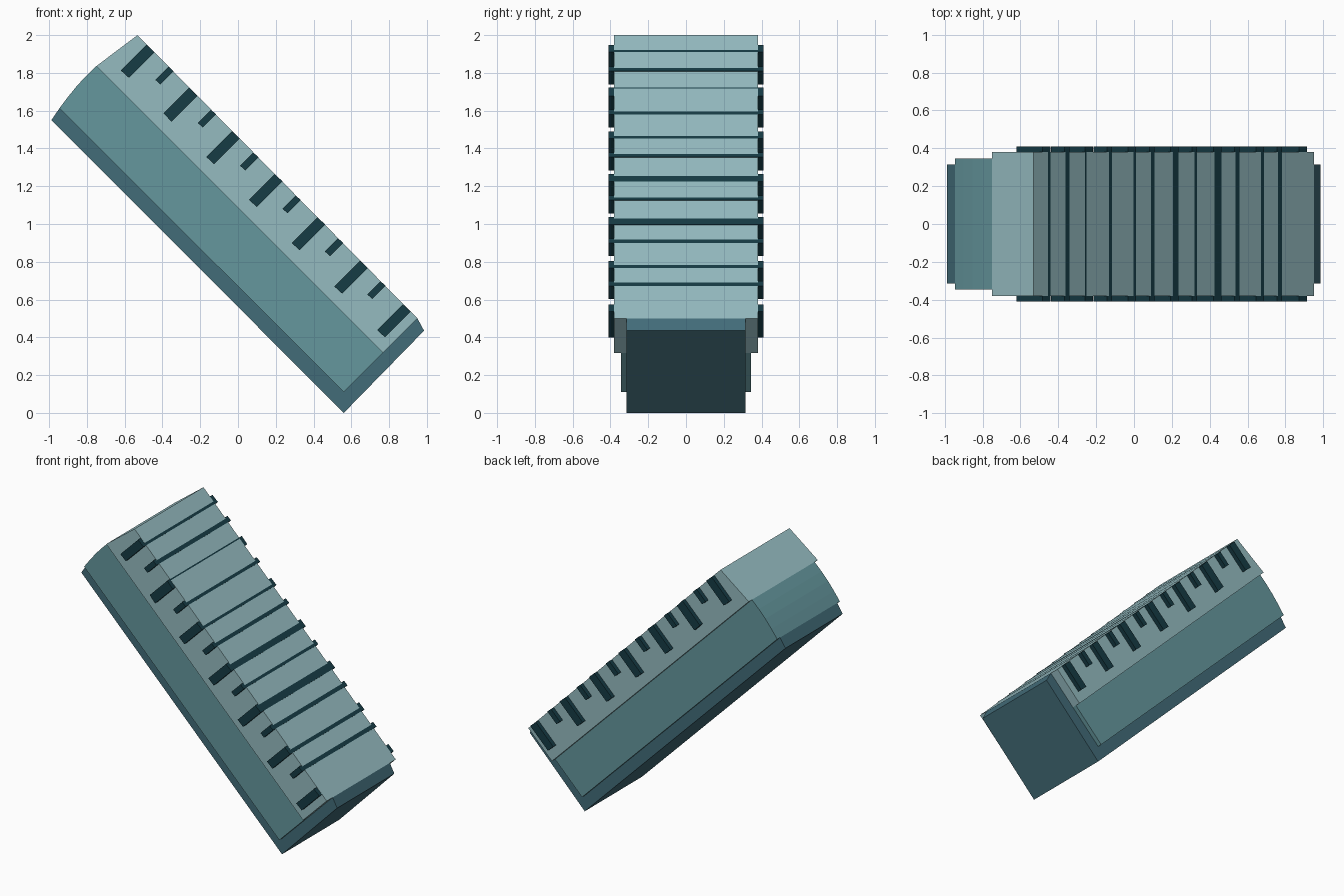
import bpy, bmesh

if "Cube" in bpy.data.objects:
    bpy.data.objects.remove(bpy.data.objects["Cube"])


def material(name, color):
    m = bpy.data.materials.new(name)
    m.diffuse_color = (*color, 1)
    m.use_nodes = True
    m.node_tree.nodes["Principled BSDF"].inputs["Base Color"].default_value = m.diffuse_color
    return m


light = material("pale_teal", (0.30, 0.50, 0.53))
mid = material("mid_teal", (0.13, 0.31, 0.34))
dark = material("deep_teal", (0.055, 0.15, 0.19))
ink = material("mark_teal", (0.008, 0.045, 0.06))


def prism(name, profile, half_width, mat):
    """Extrude an (x, z) profile symmetrically along y."""
    bm = bmesh.new()
    face = bm.faces.new([bm.verts.new((x, -half_width, z)) for x, z in profile])
    ext = bmesh.ops.extrude_face_region(bm, geom=[face])
    verts = [v for v in ext["geom"] if isinstance(v, bmesh.types.BMVert)]
    bmesh.ops.translate(bm, verts=verts, vec=(0, 2 * half_width, 0))
    bmesh.ops.recalc_face_normals(bm, faces=bm.faces)
    mesh = bpy.data.meshes.new(name)
    bm.to_mesh(mesh)
    bm.free()
    mesh.materials.append(mat)
    obj = bpy.data.objects.new(name, mesh)
    bpy.context.collection.objects.link(obj)
    return obj


# Widest, upper layer with the sloping face
prism("upper_layer", [(-0.532, 2.0), (0.95, 0.50), (0.768, 0.318), (-0.75, 1.836)],
      0.38, light)

# Middle layer with a slightly rounded top end
prism("middle_layer", [(-0.75, 1.836), (0.768, 0.318), (0.56, 0.11), (-0.945, 1.613),
                       (-0.90, 1.673), (-0.853, 1.731), (-0.803, 1.785)], 0.345, mid)

# Narrow L-shaped base: underside plate plus lower end plate
prism("base_plate", [(-0.945, 1.613), (-0.988, 1.55), (0.56, 0.0), (0.985, 0.435),
                     (0.95, 0.50), (0.56, 0.11)], 0.315, dark)


# Graduation marks: bars through the upper layer, barely breaking the slope.
# "show" is the width visible on the slope; negative shows the upper corner.
def slope_z(x):
    return 2.0 - (x + 0.532) * 1.5 / 1.482


def mark(name, x, width, length, show):
    near, far = 0.1 * abs(show), 0.1 * (abs(show) - width)
    low, high = (near, far) if show >= 0 else (far, near)
    a = (x, slope_z(x) + low)
    b = (x - width, slope_z(x - width) + high)
    prism(name, [a, b, (b[0] - length, b[1] - length), (a[0] - length, a[1] - length)],
          0.41, ink)


for i, show in enumerate([0.013, -0.006, 0.013, 0.03, 0.036, 0.018, 0.0]):
    mark(f"long_mark_{i + 1}", -0.442 + 0.226 * i, 0.042, 0.136, show)
for i, show in enumerate([0.02, 0.015, 0.018, 0.014, 0.02, 0.02]):
    mark(f"short_mark_{i + 1}", -0.341 + 0.2245 * i, 0.027, 0.07, show)
